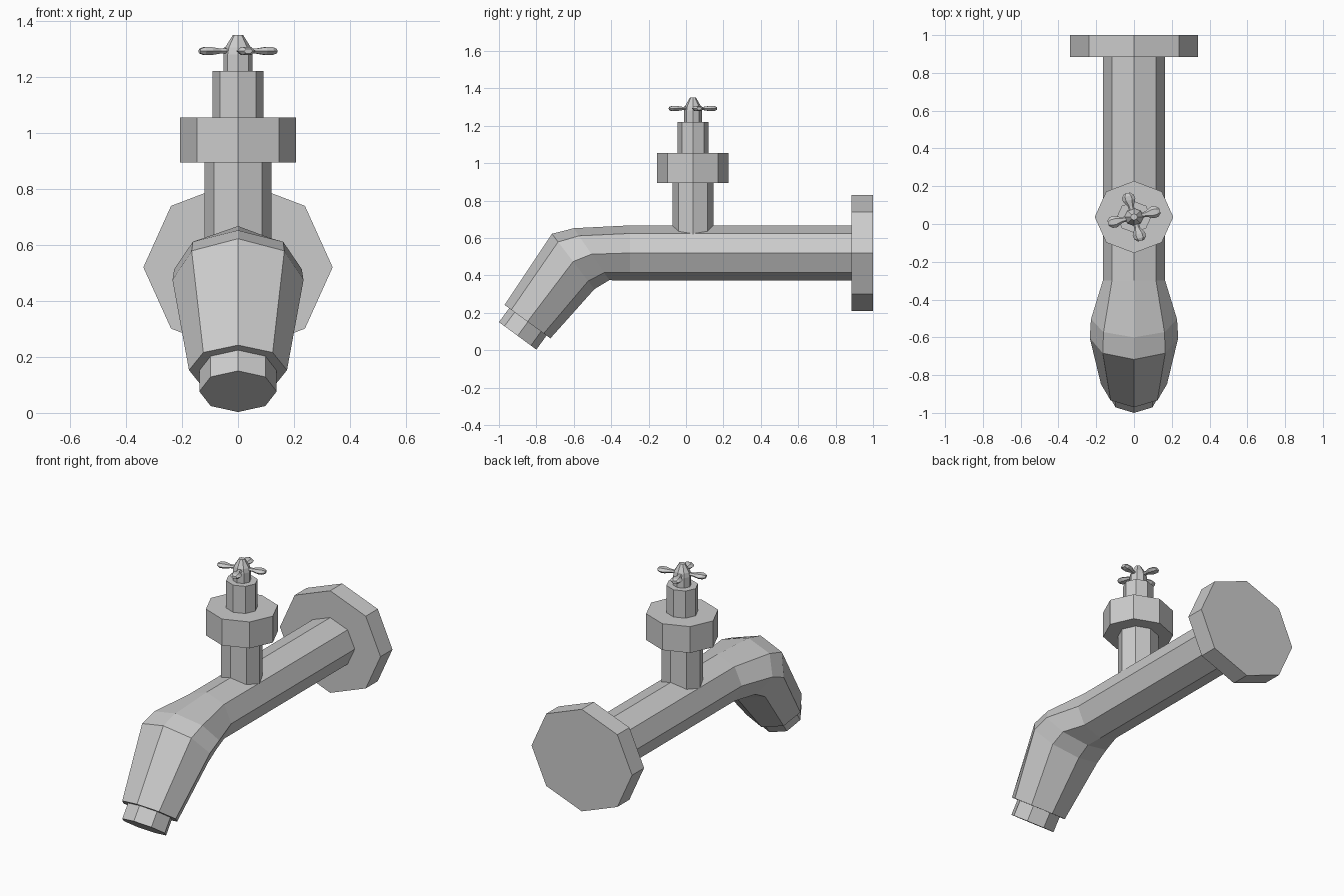
import bpy, bmesh
from math import sin, cos, tau, radians
from mathutils import Vector, Matrix

if "Cube" in bpy.data.objects:
    bpy.data.objects.remove(bpy.data.objects["Cube"])


def loft(name, sections, sides=8):
    """Skin rings given as (centre, half-axis u, half-axis v), capped at both ends."""
    bm = bmesh.new()
    rings = []
    for c, u, v in sections:
        c, u, v = Vector(c), Vector(u), Vector(v)
        rings.append([bm.verts.new(c + u * cos(tau * i / sides) + v * sin(tau * i / sides))
                      for i in range(sides)])
    for a, b in zip(rings, rings[1:]):
        for i in range(sides):
            j = (i + 1) % sides
            bm.faces.new((a[i], a[j], b[j], b[i]))
    bm.faces.new(rings[0])
    bm.faces.new(rings[-1])
    bmesh.ops.recalc_face_normals(bm, faces=bm.faces)
    me = bpy.data.meshes.new(name)
    bm.to_mesh(me)
    bm.free()
    ob = bpy.data.objects.new(name, me)
    bpy.context.collection.objects.link(ob)
    return ob


SQUASH = 0.917   # every round part is slightly narrower front to back
STEM_Y = 0.037


def turned(name, profile):
    """Upright octagonal part from (radius, z) pairs on the valve axis."""
    return loft(name, [((0, STEM_Y, z), (r, 0, 0), (0, r * SQUASH, 0)) for r, z in profile])


def tilted(top, bottom, width, mid=None):
    """Ring spanning a top and bottom point (y, z) in the side view."""
    t, b = Vector((0, *top)), Vector((0, *bottom))
    return ((t + b) / 2, (width, 0, 0), (t - b) / 2)


# Wall flange
loft("wall_flange", [((0, y, 0.52), (0.338, 0, 0), (0, 0, 0.31)) for y in (1.0, 0.885)])

# Pipe bending down into the swollen spout
loft("spout_pipe", [
    tilted((0.90, 0.667), (0.90, 0.372), 0.165),
    tilted((-0.30, 0.667), (-0.30, 0.372), 0.165),
    tilted((-0.60, 0.652), (-0.41, 0.374), 0.228),
    tilted((-0.717, 0.622), (-0.49, 0.326), 0.234),
    tilted((-0.97, 0.242), (-0.725, 0.063), 0.175),
])

# Outlet nozzle
loft("outlet_nozzle", [
    tilted((-0.93, 0.245), (-0.73, 0.10), 0.138),
    tilted((-1.0, 0.15), (-0.80, 0.003), 0.138),
])

# Valve stem, collar and bonnet
turned("valve_stem", [(0.12, 0.61), (0.12, 0.92)])
turned("valve_collar", [(0.208, 0.895), (0.208, 1.055)])
turned("valve_bonnet", [(0.091, 1.04), (0.091, 1.22)])

# Handle hub with tapered cap
turned("handle_hub", [(0.052, 1.21), (0.052, 1.28), (0.046, 1.305), (0.018, 1.35)])

# Four paddle-shaped handle arms
ARM = [(0.02, 0.015, 0.010), (0.065, 0.016, 0.010), (0.10, 0.034, 0.016),
       (0.125, 0.032, 0.016), (0.142, 0.016, 0.009)]
for k in range(4):
    m = (Matrix.Translation((0, STEM_Y, 1.292)) @ Matrix.Diagonal((1, SQUASH, 1, 1))
         @ Matrix.Rotation(radians(15 + 90 * k), 4, 'Z'))
    arm = loft(f"handle_arm_{k + 1}",
               [((d, 0, 0), (0, w, 0), (0, 0, h)) for d, w, h in ARM], sides=6)
    arm.data.transform(m)
